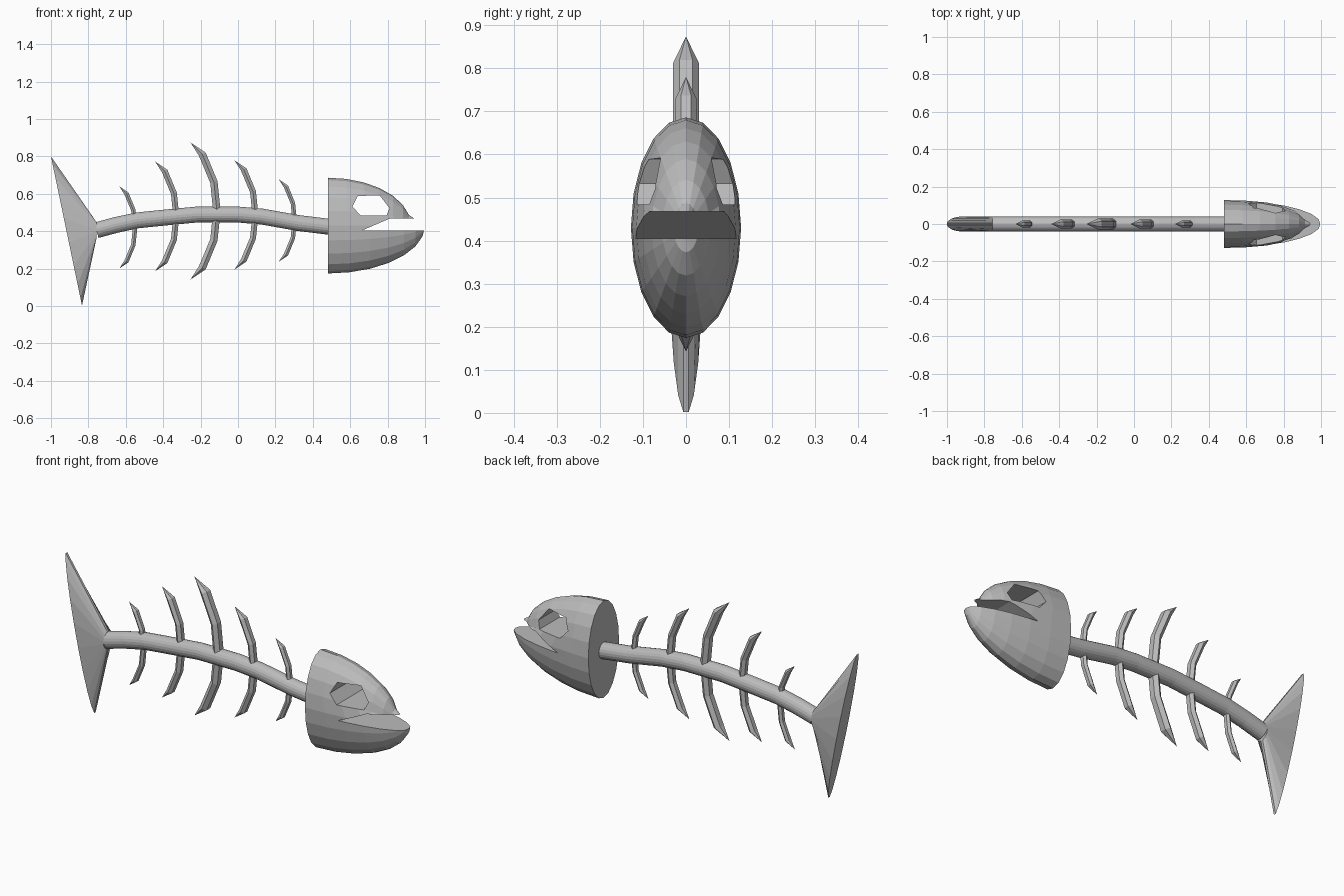
import bpy, bmesh, math
from mathutils import Vector, Matrix

cube = bpy.data.objects.get("Cube")
if cube:
    bpy.data.objects.remove(cube, do_unlink=True)

bone = bpy.data.materials.new("bone_grey")
bone.use_nodes = True
GREY = (0.5, 0.5, 0.5, 1)
bone.diffuse_color = GREY
bone.node_tree.nodes["Principled BSDF"].inputs["Base Color"].default_value = GREY


def finish(name, bm):
    bmesh.ops.recalc_face_normals(bm, faces=bm.faces)
    mesh = bpy.data.meshes.new(name)
    bm.to_mesh(mesh)
    bm.free()
    mesh.materials.append(bone)
    obj = bpy.data.objects.new(name, mesh)
    bpy.context.collection.objects.link(obj)
    return obj


def ring(bm, centre, axis, half_y, sides):
    """Elliptical ring: one half axis lies in the xz plane, the other along y."""
    verts = []
    for i in range(sides):
        a = 2 * math.pi * (i + 0.5) / sides
        p = centre + axis * math.cos(a)
        verts.append(bm.verts.new((p.x, half_y * math.sin(a), p.y)))
    return verts


def skin(bm, rings):
    for a, b in zip(rings, rings[1:]):
        for i in range(len(a)):
            j = (i + 1) % len(a)
            bm.faces.new((a[i], a[j], b[j], b[i]))


def path_rings(bm, path, half_xz, half_y, sides):
    rings = []
    for i, p in enumerate(path):
        d = (path[min(i + 1, len(path) - 1)] - path[max(i - 1, 0)]).normalized()
        rings.append(ring(bm, p, Vector((-d.y, d.x)) * half_xz, half_y, sides))
    skin(bm, rings)
    return rings


def prism(name, outline, depth=0.3):
    """Cutter that runs through the head from side to side."""
    bm = bmesh.new()
    near, far = ([bm.verts.new((x, y, z)) for x, z in outline] for y in (-depth, depth))
    skin(bm, [near, far])
    bm.faces.new(near)
    bm.faces.new(far)
    obj = finish(name, bm)
    obj.hide_render = True
    return obj


# Head: half an egg with a longer lower jaw
bm = bmesh.new()
bmesh.ops.create_uvsphere(bm, u_segments=20, v_segments=14, radius=1,
                          matrix=Matrix.Rotation(math.pi / 2, 4, "Y"))
cut = bmesh.ops.bisect_plane(bm, geom=bm.verts[:] + bm.edges[:] + bm.faces[:], dist=1e-4,
                             plane_co=(0, 0, 0), plane_no=(1, 0, 0), clear_inner=True)
bmesh.ops.holes_fill(bm, edges=[e for e in bm.edges if e.is_boundary], sides=0)
for v in bm.verts:
    length = 0.445 if v.co.z > 0.01 else 0.52
    v.co = (0.48 + v.co.x * length, v.co.y * 0.128, 0.43 + v.co.z * 0.256)
head = finish("head", bm)

# Mouth notch and eye hole
mouth = prism("mouth_cutter", [(0.665, 0.405), (0.81, 0.467), (1.2, 0.467), (1.2, 0.405)])
eyes = prism("eye_cutter", [(0.612, 0.532), (0.64, 0.588), (0.757, 0.592),
                            (0.81, 0.523), (0.794, 0.484), (0.655, 0.484)])
bpy.context.view_layer.objects.active = head
for cutter in (mouth, eyes):
    mod = head.modifiers.new(cutter.name, "BOOLEAN")
    mod.operation, mod.solver, mod.object = "DIFFERENCE", "EXACT", cutter
    bpy.ops.object.modifier_apply(modifier=mod.name)
    bpy.data.objects.remove(cutter, do_unlink=True)

# Spine: gently arched tube
arch = [(-0.757, 0.405), (-0.65, 0.434), (-0.537, 0.458), (-0.38, 0.474), (-0.22, 0.489),
        (0, 0.489), (0.13, 0.478), (0.32, 0.444), (0.5, 0.422)]
bm = bmesh.new()
rings = path_rings(bm, [Vector(p) for p in arch], 0.043, 0.04, 20)
bm.faces.new(rings[0])
bm.faces.new(rings[-1])
finish("spine", bm)

# Tail fin: the round spine end flares into a tall thin ellipse
bm = bmesh.new()
rings = [ring(bm, Vector((-0.757, 0.405)), Vector((0, 0.045)), 0.04, 20),
         ring(bm, Vector((-0.917, 0.401)), Vector((-0.084, 0.404)), 0.04, 20)]
skin(bm, rings)
for r in rings:
    bm.faces.new(r)
finish("tail_fin", bm)


# Ribs: bent six-sided spikes, mirrored above and below the spine
def rib(name, x, z, size, side):
    bm = bmesh.new()
    def place(px, pz):
        return Vector((x + px * size, z + side * pz * size))
    path = [place(*p) for p in ((0, 0), (-0.016, 0.155), (-0.078, 0.304))]
    rings = path_rings(bm, path, 0.023 * size, 0.03 * size, 6)
    bm.faces.new(rings[0])
    end = place(-0.141, 0.366)
    tip = bm.verts.new((end.x, 0, end.y))
    last = rings[-1]
    for i in range(6):
        bm.faces.new((last[i], last[(i + 1) % 6], tip))
    finish(name, bm)


ribs = [(-0.55, 0.42, 0.6), (-0.33, 0.479, 0.8), (-0.113, 0.508, 1.0),
        (0.093, 0.487, 0.8), (0.303, 0.457, 0.6)]
for n, (x, z, size) in enumerate(ribs, 1):
    rib(f"upper_rib_{n}", x, z, size, 1)
    rib(f"lower_rib_{n}", x, z, size, -1)
